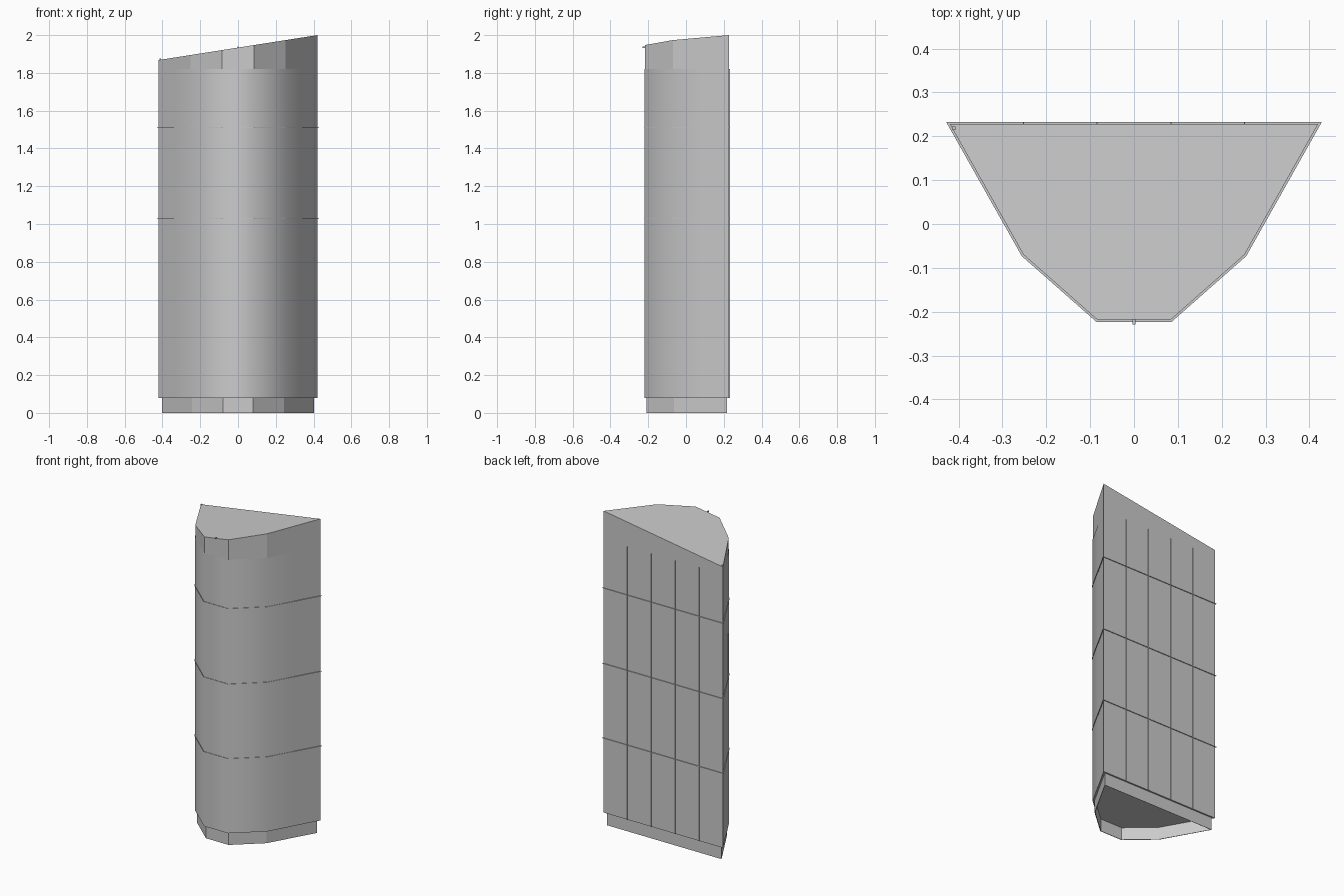
import bpy, bmesh
from mathutils import Vector

cube = bpy.data.objects.get("Cube")
if cube:
    bpy.data.objects.remove(cube)

grey = bpy.data.materials.new("light grey metal")
grey.use_nodes = True
colour = (0.6, 0.6, 0.6, 1)
grey.diffuse_color = colour
grey.node_tree.nodes["Principled BSDF"].inputs["Base Color"].default_value = colour

# Half outline of the column, mirrored to run from back left round the front
HALF = [(0.42, 0.228), (0.252, -0.07), (0.084, -0.218)]
OUTLINE = [Vector((-x, y)) for x, y in HALF] + [Vector(p) for p in reversed(HALF)]
BASE_TOP, PANEL_TOP = 0.08, 1.82


def slope(x):
    return 1.934 + 0.157 * x


def offset(points, d, closed=True):
    """Push an outline outwards by d, keeping its corners mitred."""
    result, n = [], len(points)
    for i, p in enumerate(points):
        before = p - points[i - 1] if closed or i else points[1] - p
        after = points[(i + 1) % n] - p if closed or i < n - 1 else before
        n1 = Vector((before.y, -before.x)).normalized()
        n2 = Vector((after.y, -after.x)).normalized()
        result.append(p + (n1 + n2) * d / (1 + n1.dot(n2)))
    return result


def make(name, bm, smooth=False):
    mesh = bpy.data.meshes.new(name)
    bm.to_mesh(mesh)
    bm.free()
    mesh.materials.append(grey)
    for f in mesh.polygons:
        f.use_smooth = smooth
    obj = bpy.data.objects.new(name, mesh)
    bpy.context.collection.objects.link(obj)
    return obj


def walls(points, low, high, closed=True, caps=False):
    """Upright walls along an outline; high is a function of x."""
    bm = bmesh.new()
    a = [bm.verts.new((p.x, p.y, low)) for p in points]
    b = [bm.verts.new((p.x, p.y, high(p.x))) for p in points]
    n = len(points)
    for i in range(n if closed else n - 1):
        j = (i + 1) % n
        bm.faces.new((a[i], a[j], b[j], b[i]))
    if caps:
        bm.faces.new(list(reversed(a)))
        bm.faces.new(b)
    return bm


def box(name, centre, size):
    bm = bmesh.new()
    bmesh.ops.create_cube(bm, size=1)
    for v in bm.verts:
        v.co = Vector(centre) + Vector(c * s for c, s in zip(v.co, size))
    return make(name, bm)


# Column with the sloping roof
make("column_body", walls(OUTLINE, BASE_TOP, slope, caps=True))

# Open plinth, set back below the column
plinth = make("plinth", walls(offset(OUTLINE, -0.01), 0, lambda x: BASE_TOP))
wall = plinth.modifiers.new("wall", "SOLIDIFY")
wall.thickness = 0.004

# Smooth cladding wrapped round the front
middle = [(OUTLINE[0] + OUTLINE[1]) / 2, (OUTLINE[4] + OUTLINE[5]) / 2]
wrap = [middle[0]] + OUTLINE[1:5] + [middle[1]]
make("front_cladding",
     walls(offset(wrap, 0.002, False), BASE_TOP, lambda x: PANEL_TOP, False), True)

# Thin horizontal joint sheets
for i, z in enumerate((0.555, 1.03, 1.51)):
    make(f"joint_sheet_{i + 1}",
         walls(offset(OUTLINE, 0.005), z - 0.001, lambda x: z + 0.001, caps=True))

# Thin upright fins on the back
height = PANEL_TOP - BASE_TOP
for side, sign in (("left", 1), ("right", -1)):
    for part, x in (("inner", 0.084), ("outer", 0.252)):
        box(f"{side}_{part}_back_fin", (sign * x, 0.23, BASE_TOP + height / 2),
            (0.002, 0.006, height))

# Small pegs at the roof edge
box("front_peg", (0, -0.223, 1.937), (0.006, 0.012, 0.008))
box("corner_peg", (-0.411, 0.218, 1.872), (0.008, 0.008, 0.008))
